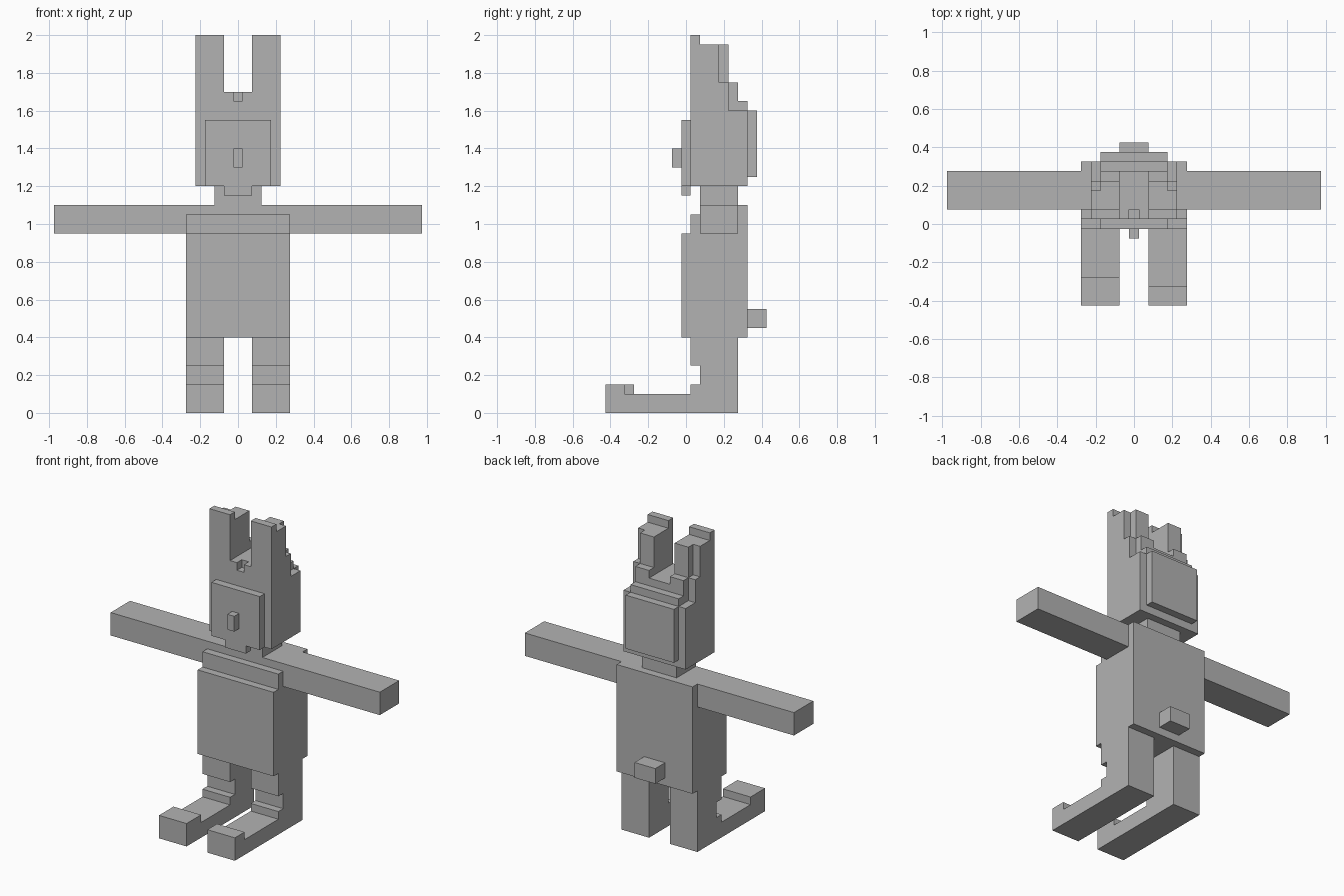
import bpy
import bmesh

grey = bpy.data.materials.new("plain grey")
grey.diffuse_color = (0.45, 0.45, 0.45, 1)


def slab(name, x0, x1, profile):
    """Extrude a (y, z) side profile from x0 to x1."""
    bm = bmesh.new()
    face = bm.faces.new([bm.verts.new((x0, y, z)) for y, z in profile])
    ext = bmesh.ops.extrude_face_region(bm, geom=[face])
    moved = [g for g in ext["geom"] if isinstance(g, bmesh.types.BMVert)]
    bmesh.ops.translate(bm, verts=moved, vec=(x1 - x0, 0, 0))
    bmesh.ops.recalc_face_normals(bm, faces=bm.faces)
    mesh = bpy.data.meshes.new(name)
    bm.to_mesh(mesh)
    bm.free()
    mesh.materials.append(grey)
    ob = bpy.data.objects.new(name, mesh)
    bpy.context.collection.objects.link(ob)
    return ob


def box(name, x0, x1, y0, y1, z0, z1):
    return slab(name, x0, x1, [(y0, z0), (y1, z0), (y1, z1), (y0, z1)])


# Legs with feet; the left toe block is a little longer
for side, s, toe in (("left", -1, -0.275), ("right", 1, -0.325)):
    slab(side + "_leg", s * 0.075, s * 0.275, [
        (-0.425, 0), (0.275, 0), (0.275, 0.4), (0.025, 0.4), (0.025, 0.25),
        (0.075, 0.25), (0.075, 0.15), (0.025, 0.15), (0.025, 0.1),
        (toe, 0.1), (toe, 0.15), (-0.425, 0.15)])
    # Arms
    box(side + "_arm", s * 0.275, s * 0.975, 0.075, 0.275, 0.95, 1.1)

# Torso with stepped chest, tail and neck
slab("torso", -0.275, 0.275, [
    (-0.025, 0.4), (0.325, 0.4), (0.325, 1.1), (0.075, 1.1),
    (0.075, 1.05), (0.025, 1.05), (0.025, 0.95), (-0.025, 0.95)])
box("tail", -0.075, 0.075, 0.325, 0.425, 0.45, 0.55)
box("neck", -0.125, 0.125, 0.075, 0.275, 1.1, 1.2)

# Head core between the ears, with a small notch in the brow
for s in (-1, 1):
    slab("head_core", s * 0.025, s * 0.075, [
        (0.025, 1.2), (0.325, 1.2), (0.325, 1.65), (0.275, 1.65),
        (0.275, 1.7), (0.025, 1.7)])
slab("head_middle", -0.025, 0.025, [
    (0.025, 1.2), (0.325, 1.2), (0.325, 1.65), (0.275, 1.65),
    (0.275, 1.7), (0.075, 1.7), (0.075, 1.65), (0.025, 1.65)])

# Head sides rising into the stepped ears
for s in (-1, 1):
    slab("inner_ear", s * 0.075, s * 0.175, [
        (0.025, 1.2), (0.325, 1.2), (0.325, 1.65), (0.275, 1.65),
        (0.275, 1.75), (0.225, 1.75), (0.225, 1.95), (0.075, 1.95),
        (0.075, 2.0), (0.025, 2.0)])
    slab("outer_ear", s * 0.175, s * 0.225, [
        (0.025, 1.2), (0.325, 1.2), (0.325, 1.6), (0.225, 1.6),
        (0.225, 1.75), (0.175, 1.75), (0.175, 1.95), (0.075, 1.95),
        (0.075, 2.0), (0.025, 2.0)])

# Face plate, chin, nose and back of the head
box("face_plate", -0.175, 0.175, -0.025, 0.025, 1.2, 1.55)
box("chin", -0.075, 0.075, -0.025, 0.025, 1.15, 1.2)
box("nose", -0.025, 0.025, -0.075, -0.025, 1.3, 1.4)
box("head_back", -0.175, 0.175, 0.325, 0.375, 1.25, 1.6)
